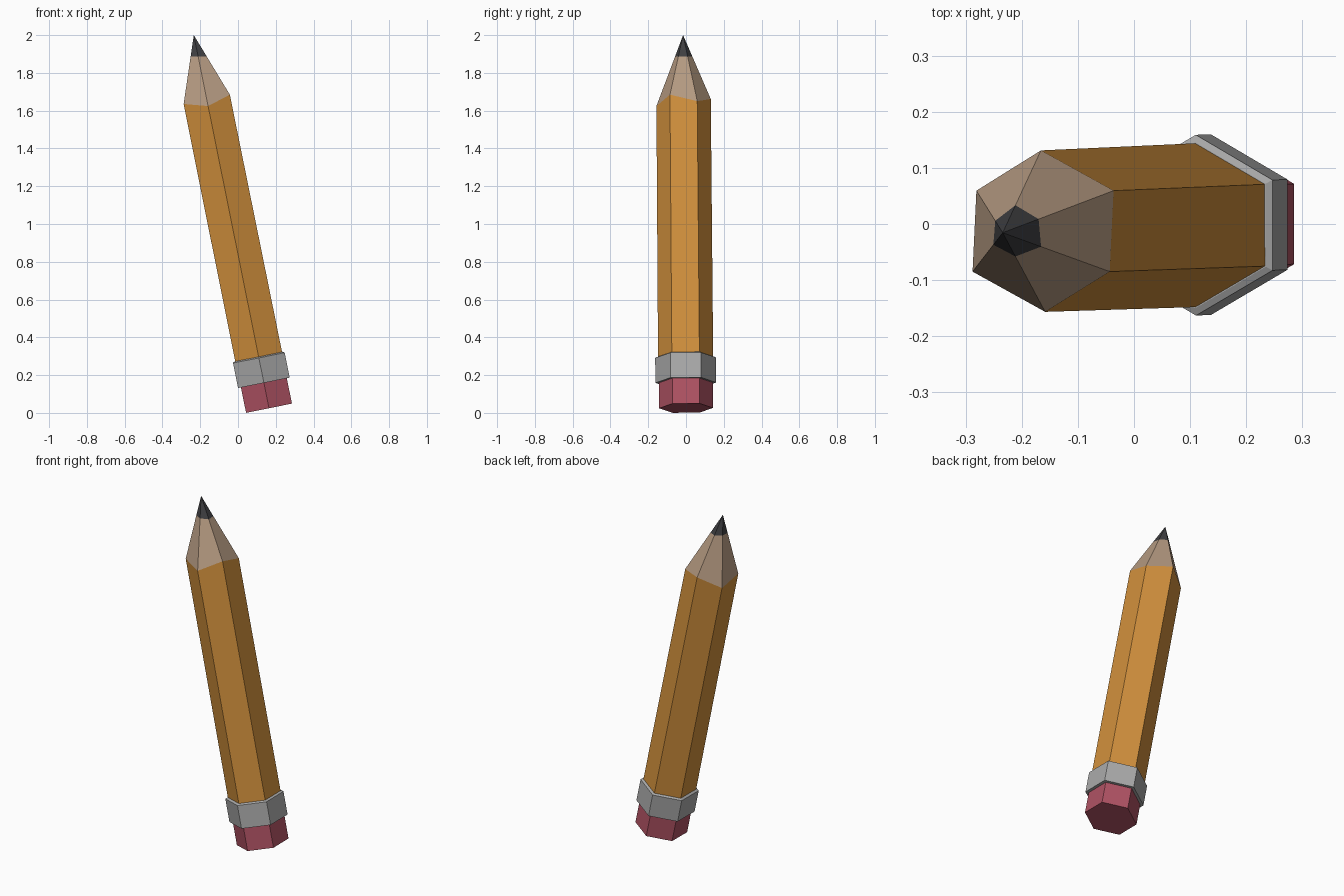
import bpy, bmesh, math
from mathutils import Vector

if "Cube" in bpy.data.objects:
    bpy.data.objects.remove(bpy.data.objects["Cube"])

BASE = Vector((0.164, 0.0, 0.0255))
TIP = Vector((-0.234, -0.0155, 2.0))
AXIS = (TIP - BASE).normalized()
V = (Vector((0, 1, 0)) - AXIS * AXIS.y).normalized()   # across the pencil, near y
U = V.cross(AXIS)                                      # across the pencil, near x


def material(name, rgb):
    m = bpy.data.materials.new(name)
    m.diffuse_color = (*rgb, 1)
    m.use_nodes = True
    m.node_tree.nodes["Principled BSDF"].inputs["Base Color"].default_value = m.diffuse_color
    return m


def centre(z):
    return BASE + (TIP - BASE) * ((z - BASE.z) / (TIP.z - BASE.z))


def ring(z, r, zig=0.0):
    """Six points round the axis, alternately shifted along it by zig."""
    pts = []
    for k in range(6):
        a = math.radians(30 + 60 * k)
        shift = AXIS * (zig if k % 2 else -zig)
        pts.append(centre(z) + (U * math.cos(a) + V * math.sin(a)) * r + shift)
    return pts


def loft(name, rings, mat, apex=None):
    """Join rings with flat quads; close with caps or a point."""
    bm = bmesh.new()
    rows = [[bm.verts.new(p) for p in r] for r in rings]
    for a, b in zip(rows, rows[1:]):
        for k in range(6):
            j = (k + 1) % 6
            bm.faces.new((a[k], a[j], b[j], b[k]))
    bm.faces.new(rows[0][::-1])
    if apex is None:
        bm.faces.new(rows[-1])
    else:
        top = bm.verts.new(apex)
        for k in range(6):
            bm.faces.new((rows[-1][k], rows[-1][(k + 1) % 6], top))
    bmesh.ops.recalc_face_normals(bm, faces=bm.faces[:])
    me = bpy.data.meshes.new(name)
    bm.to_mesh(me)
    bm.free()
    me.materials.append(mat)
    ob = bpy.data.objects.new(name, me)
    bpy.context.collection.objects.link(ob)


orange = material("orange paint", (0.64, 0.28, 0.046))
wood = material("bare wood", (0.47, 0.33, 0.225))
graphite = material("graphite", (0.05, 0.05, 0.054))
metal = material("grey metal", (0.40, 0.40, 0.40))
rubber = material("pink rubber", (0.43, 0.085, 0.125))

# Sharpened edge is scalloped; the lead starts at a level height
shoulder = ring(1.643, 0.144, 0.018)
lead_ring = [p.lerp(TIP, (1.887 - p.z) / (TIP.z - p.z)) for p in shoulder]

loft("eraser", [ring(BASE.z, 0.143), ring(0.20, 0.143)], rubber)
loft("ferrule", [ring(0.160, 0.161), ring(0.292, 0.161), ring(0.298, 0.148)], metal)
loft("barrel", [ring(0.25, 0.146), shoulder], orange)
loft("wood_cone", [shoulder, lead_ring], wood)
loft("lead_point", [lead_ring], graphite, TIP)
